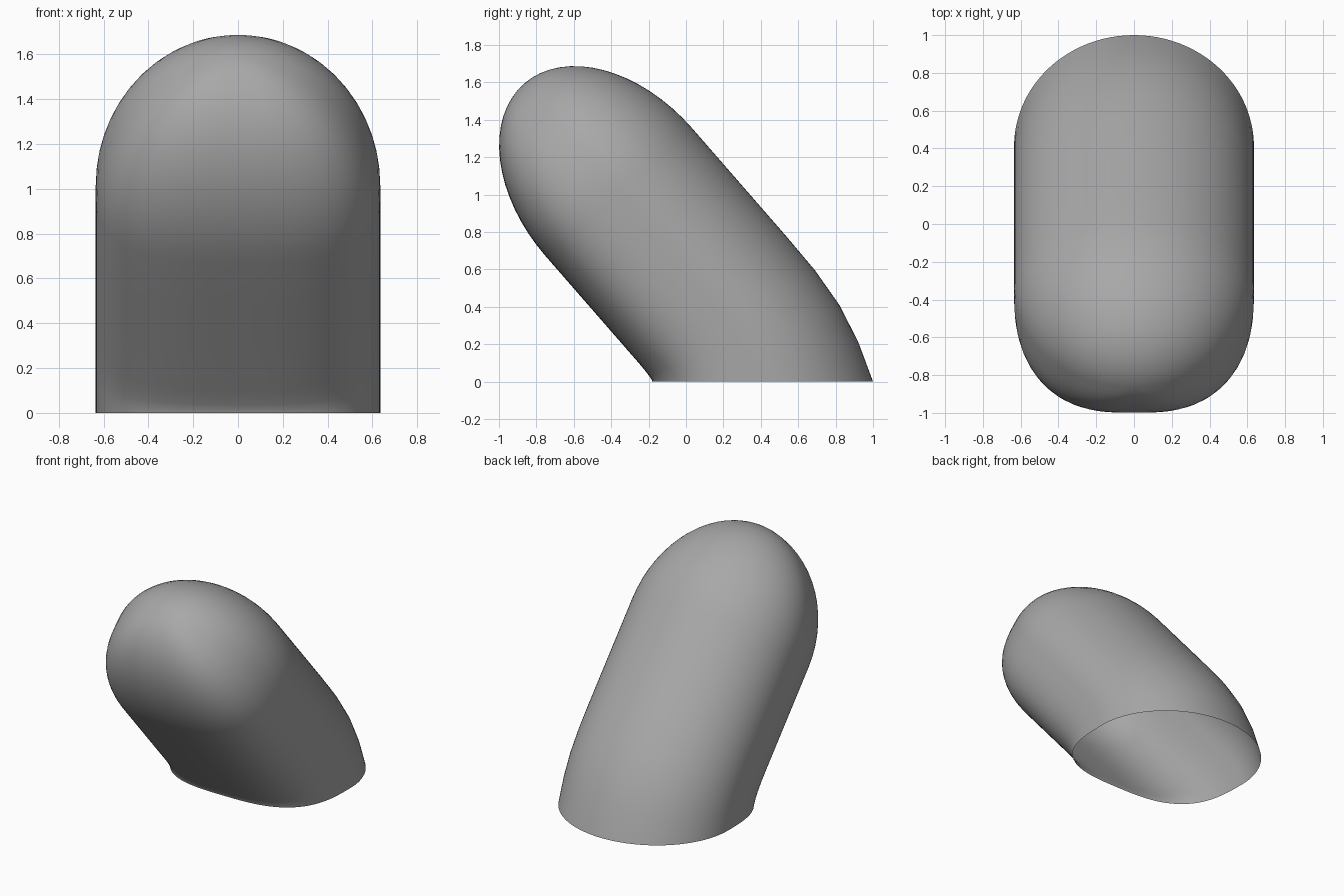
import bpy, bmesh, math
from mathutils import Vector

if "Cube" in bpy.data.objects:
    bpy.data.objects.remove(bpy.data.objects["Cube"])

SIDES = 96
HALF_WIDTH = 0.635      # along x
HALF_DEPTH = 0.52       # across the slanted axis
DOME = 0.77
AXIS = Vector((0, -0.657, 0.754))
ACROSS = Vector((0, 0.754, 0.657))
ORIGIN = ACROSS * 0.395

bm = bmesh.new()


def ring(front, back, width):
    """Closed section: round on the back half, squarer on the front half."""
    mid, half = (front + back) / 2, (back - front) / 2
    verts = []
    for i in range(SIDES):
        a = 2 * math.pi * i / SIDES
        c, s = math.cos(a), math.sin(a)
        p = 1.0 if s >= 0 else 2 / 3
        x = math.copysign(abs(c) ** p, c)
        y = math.copysign(abs(s) ** p, s)
        verts.append(bm.verts.new(mid + half * y + Vector((width * x, 0, 0))))
    return verts


def axis_ring(t, s):
    """Ring square to the slanted axis, at distance t and scale s."""
    c = ORIGIN + AXIS * t
    return ring(c - ACROSS * HALF_DEPTH * s, c + ACROSS * HALF_DEPTH * s, HALF_WIDTH * s)


# Flared foot: rings fan from the level open base to the slanted section
foot = [((-0.18, 0.0), (1.0, 0.0)), ((-0.184, 0.012), (0.92, 0.215)),
        ((-0.202, 0.037), (0.82, 0.41)), ((-0.225, 0.067), (0.69, 0.595))]
rings = [ring(Vector((0, *f)), Vector((0, *b)), HALF_WIDTH) for f, b in foot]

# Straight slanted body
rings += [axis_ring(t, 1) for t in (0.24, 0.5, 0.75)]

# Rounded dome
STEPS = 16
for i in range(STEPS):
    a = math.pi / 2 * i / STEPS
    rings.append(axis_ring(1.0 + DOME * math.sin(a), math.cos(a)))
tip = bm.verts.new(ORIGIN + AXIS * (1.0 + DOME))

# Skin; the underside stays open
for lo, hi in zip(rings, rings[1:]):
    for i in range(SIDES):
        j = (i + 1) % SIDES
        bm.faces.new((lo[i], lo[j], hi[j], hi[i]))
for i in range(SIDES):
    bm.faces.new((rings[-1][i], rings[-1][(i + 1) % SIDES], tip))
for f in bm.faces:
    f.smooth = True

mesh = bpy.data.meshes.new("slanted_capsule_shell")
bm.to_mesh(mesh)
bm.free()
shell = bpy.data.objects.new("slanted_capsule_shell", mesh)
bpy.context.collection.objects.link(shell)

# Darker grey finish
grey = bpy.data.materials.new("mid_grey")
grey.diffuse_color = (0.39, 0.39, 0.39, 1)
grey.use_nodes = True
grey.node_tree.nodes["Principled BSDF"].inputs["Base Color"].default_value = grey.diffuse_color
mesh.materials.append(grey)
